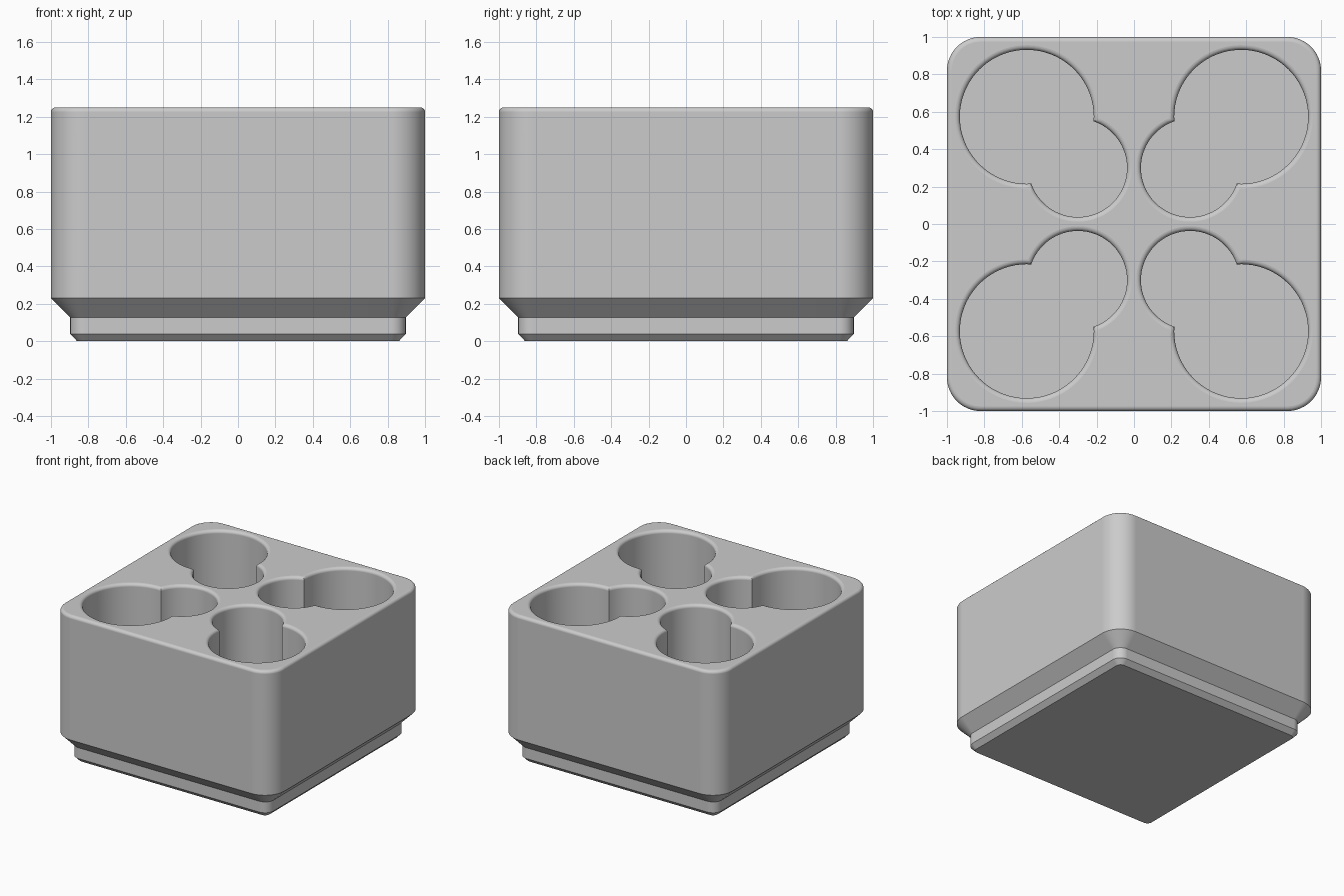
import bpy
import bmesh
from math import sin, cos, pi, radians, acos, atan2
from mathutils import Vector

cube = bpy.data.objects.get("Cube")
if cube:
    bpy.data.objects.remove(cube, do_unlink=True)

HEIGHT = 1.25
FLOOR = 0.28
CORNER = 0.82              # corner arc centres of the block
FILLET = 0.025
BIG, BIG_R = 0.573, 0.358  # pocket circles, centred on the diagonal
SMALL, SMALL_R = 0.30, 0.263


def arc(cx, cy, r, start, end, steps):
    return [(cx + r * cos(start + (end - start) * i / steps),
             cy + r * sin(start + (end - start) * i / steps)) for i in range(steps + 1)]


def block_outline(radius):
    """Rounded square whose corner arcs share fixed centres."""
    pts = []
    for q in range(4):
        a = q * pi / 2 + pi / 4
        cx, cy = CORNER * 2 ** 0.5 * cos(a), CORNER * 2 ** 0.5 * sin(a)
        pts += arc(cx, cy, radius, q * pi / 2, (q + 1) * pi / 2, 12)
    return pts


def pocket_outline(offset, quadrant):
    """Outline of a large and a small circle merged along the diagonal."""
    big_r, small_r = BIG_R + offset, SMALL_R + offset
    gap = (BIG - SMALL) * 2 ** 0.5
    along = (gap ** 2 + small_r ** 2 - big_r ** 2) / (2 * gap)
    a_small = acos(along / small_r)
    a_big = acos((along - gap) / big_r)
    pts = arc(gap, 0, big_r, -a_big, a_big, 64)
    pts += arc(0, 0, small_r, a_small, 2 * pi - a_small, 40)[1:-1]
    turn = pi / 4 + quadrant * pi / 2
    c, s = cos(turn), sin(turn)
    shift = SMALL * 2 ** 0.5
    return [((x + shift) * c - y * s, (x + shift) * s + y * c) for x, y in pts]


bm = bmesh.new()


def add_ring(pts, z):
    return [bm.verts.new((x, y, z)) for x, y in pts]


def loft(rings):
    for low, high in zip(rings, rings[1:]):
        n = len(low)
        for i in range(n):
            j = (i + 1) % n
            bm.faces.new((low[i], low[j], high[j], high[i]))


fillet = [(FILLET * (1 - cos(t)), FILLET * (1 - sin(t)))
          for t in (i * pi / 10 for i in range(6))]

# outer wall: stepped foot, straight side and rounded top edge
profile = [(0.04, 0), (0.077, 0.038), (0.077, 0.127), (0.18, 0.23)]
profile += [(0.18 - inset, HEIGHT - drop) for inset, drop in fillet]
walls = [add_ring(block_outline(r), z) for r, z in profile]
loft(walls)
bm.faces.new(walls[0])
rims = [walls[-1]]

# four pockets with rounded rims
for quadrant in range(4):
    sections = [(0, FLOOR)] + [(out, HEIGHT - drop) for out, drop in fillet]
    rings = [add_ring(pocket_outline(o, quadrant), z) for o, z in sections]
    loft(rings)
    bm.faces.new(rings[0])
    rims.append(rings[-1])

# top face around the pockets
edges = []
for rim in rims:
    edges += [bm.edges.get((rim[i - 1], rim[i])) for i in range(len(rim))]
bmesh.ops.triangle_fill(bm, use_beauty=True, use_dissolve=False,
                        edges=edges, normal=Vector((0, 0, 1)))
bmesh.ops.recalc_face_normals(bm, faces=bm.faces)

mesh = bpy.data.meshes.new("holder_block")
bm.to_mesh(mesh)
bm.free()
holder = bpy.data.objects.new("holder_block", mesh)
bpy.context.collection.objects.link(holder)

# colour
grey = bpy.data.materials.new("plain_grey")
grey.use_nodes = True
colour = (0.6, 0.6, 0.6, 1)
grey.diffuse_color = colour
grey.node_tree.nodes["Principled BSDF"].inputs["Base Color"].default_value = colour
mesh.materials.append(grey)

# shading
bpy.ops.object.select_all(action='DESELECT')
holder.select_set(True)
bpy.context.view_layer.objects.active = holder
bpy.ops.object.shade_smooth_by_angle(angle=radians(30))
for face in mesh.polygons:
    if abs(face.normal.z) > 0.999:
        face.use_smooth = False
weighted = holder.modifiers.new("even_shading", 'WEIGHTED_NORMAL')
weighted.keep_sharp = True
